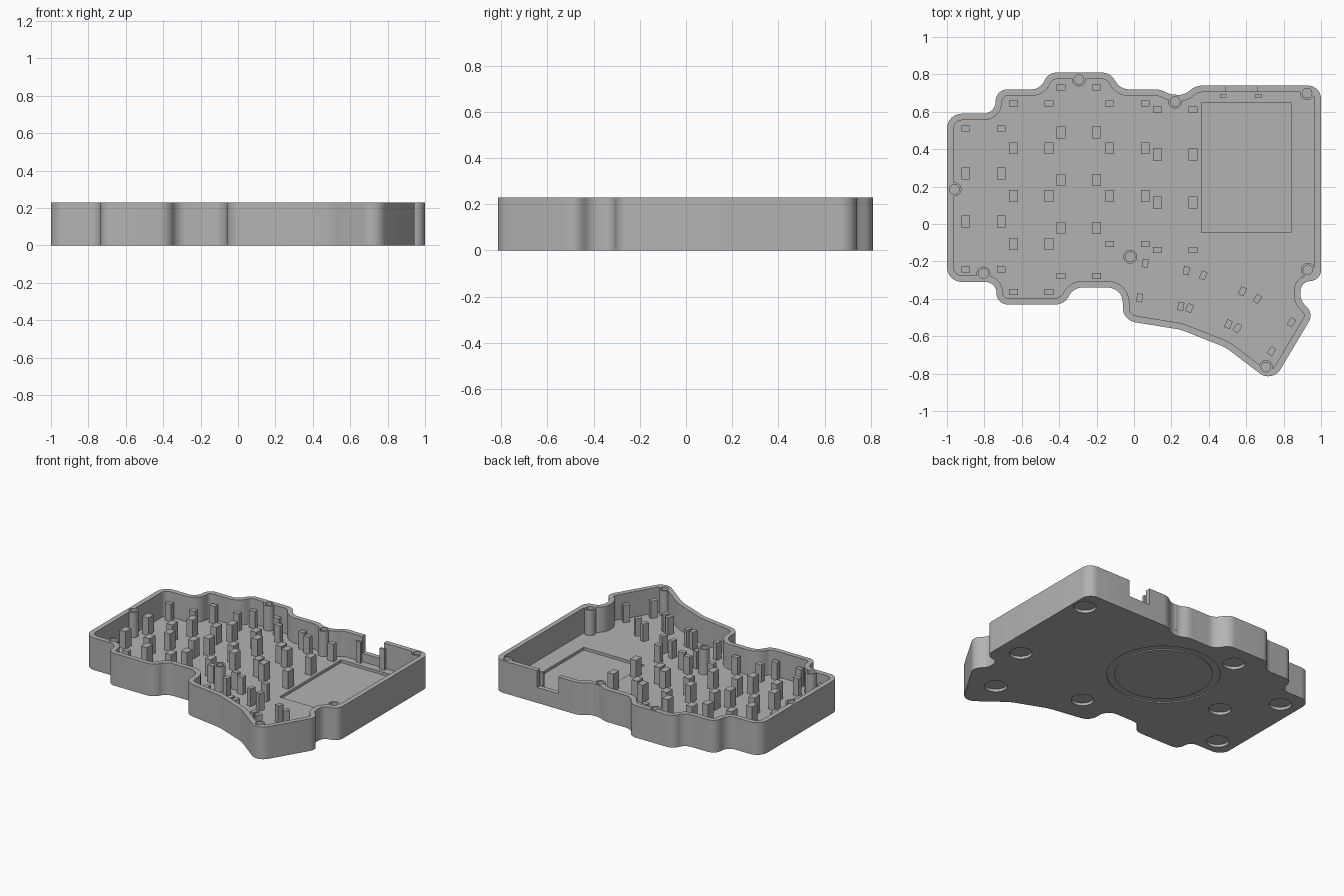
import bpy, bmesh, math
from mathutils import Vector, Matrix

if "Cube" in bpy.data.objects:
    bpy.data.objects.remove(bpy.data.objects["Cube"])

H, FLOOR, WALL = 0.23, 0.05, 0.035

plastic = bpy.data.materials.new("grey plastic")
plastic.diffuse_color = (0.45, 0.45, 0.45, 1)
plastic.use_nodes = True
plastic.node_tree.nodes["Principled BSDF"].inputs["Base Color"].default_value = plastic.diffuse_color

# Outline corners: x, y, rounding radius
CORNERS = [
    (-1, -0.31, .08), (-1, 0.59, .08), (-.74, .59, .065), (-.74, .72, .065),
    (-.50, .72, .08), (-.46, .81, .08), (-.13, .81, .08), (-.07, .72, .08),
    (.14, .72, .12), (.20, .69, .12), (.27, .69, .12), (.33, .74, .12),
    (1, .74, .07), (1, -.30, .08), (.89, -.31, .06), (.89, -.41, .08),
    (.96, -.48, .07), (.74, -.85, .075), (.49, -.66, .25), (.25, -.565, .25),
    (-.06, -.515, .08), (-.06, -.34, .08), (-.325, -.34, .08),
    (-.37, -.43, .08), (-.735, -.43, .065), (-.735, -.31, .06)]


def round_outline(corners, steps=8):
    """Replace every corner with a tangent arc."""
    out, n = [], len(corners)
    for i in range(n):
        p = Vector(corners[i][:2])
        a, b = Vector(corners[i - 1][:2]) - p, Vector(corners[(i + 1) % n][:2]) - p
        half = a.angle(b) / 2
        t = min(corners[i][2] / math.tan(half), a.length * .49, b.length * .49)
        r = t * math.tan(half)
        a.normalize()
        b.normalize()
        c = p + (a + b).normalized() * (r / math.sin(half))
        s, e = p + a * t - c, p + b * t - c
        turn = math.atan2(s.x * e.y - s.y * e.x, s.dot(e))
        out += [c + Matrix.Rotation(turn * k / steps, 2) @ s for k in range(steps + 1)]
    return out


def inset(pts, d):
    """Move a clockwise outline inwards by d."""
    res, n = [], len(pts)
    for i, p in enumerate(pts):
        t1, t2 = (p - pts[i - 1]).normalized(), (pts[(i + 1) % n] - p).normalized()
        m = (Vector((t1.y, -t1.x)) + Vector((t2.y, -t2.x))).normalized()
        res.append(p + m * d / max(.5, m.dot(Vector((t1.y, -t1.x)))))
    return res


def loop(bm, pts, z):
    return [bm.verts.new((p[0], p[1], z)) for p in pts]


def bridge(bm, a, b):
    for i in range(len(a)):
        j = (i + 1) % len(a)
        bm.faces.new((a[i], a[j], b[j], b[i]))


def prism(bm, pts, z0, z1):
    a, b = loop(bm, pts, z0), loop(bm, pts, z1)
    bridge(bm, a, b)
    bm.faces.new(a)
    bm.faces.new(b)


def circle(x, y, r, n=32):
    return [(x + r * math.cos(2 * math.pi * k / n), y + r * math.sin(2 * math.pi * k / n))
            for k in range(n)]


def rect(x, y, w, d, deg=0):
    rot = Matrix.Rotation(math.radians(deg), 2)
    return [Vector((x, y)) + rot @ Vector((sx * w / 2, sy * d / 2))
            for sx, sy in ((-1, -1), (1, -1), (1, 1), (-1, 1))]


def finish(name, bm):
    bmesh.ops.recalc_face_normals(bm, faces=bm.faces)
    me = bpy.data.meshes.new(name)
    bm.to_mesh(me)
    bm.free()
    me.materials.append(plastic)
    ob = bpy.data.objects.new(name, me)
    bpy.context.collection.objects.link(ob)
    return ob


def boolean(target, tool, op):
    m = target.modifiers.new(op, 'BOOLEAN')
    m.object, m.operation, m.solver = tool, op, 'EXACT'
    bpy.context.view_layer.objects.active = target
    bpy.ops.object.modifier_apply(modifier=m.name)
    bpy.data.objects.remove(tool)


# Tray: floor and surrounding wall
outer = round_outline(CORNERS)
inner = inset(outer, WALL)
bm = bmesh.new()
rings = [loop(bm, outer, 0), loop(bm, outer, H), loop(bm, inner, H), loop(bm, inner, FLOOR)]
for a, b in zip(rings, rings[1:]):
    bridge(bm, a, b)
bm.faces.new(rings[0])
bm.faces.new(rings[3])
case = finish("case_tray", bm)

# Screw bosses
BOSSES = [(-.295, .773), (.22, .655), (.925, .70), (-.96, .185),
          (-.805, -.265), (-.02, -.175), (.93, -.245), (.705, -.765)]
bm = bmesh.new()
for x, y in BOSSES:
    prism(bm, circle(x, y, .037), FLOOR - .01, H)
boolean(case, finish("bosses", bm), 'UNION')

# Cut screw holes, foot recesses, battery pocket and cable notch
FEET = [(.91, .59), (.845, -.135), (.695, -.565), (.15, -.34),
        (-.30, .65), (-.61, .14), (-.868, .44), (-.868, -.19)]
bm = bmesh.new()
for x, y in BOSSES:
    prism(bm, circle(x, y, .026, 12), .09, H + .05)
for x, y in FEET:
    prism(bm, circle(x, y, .073), -.05, .02)
prism(bm, rect(.6, .3025, .48, .695), .03, .08)
prism(bm, rect(.575, .73, .17, .12), .11, H + .05)
boolean(case, finish("cutters", bm), 'DIFFERENCE')

# Shallow ring groove underneath
bm = bmesh.new()
ring = [loop(bm, circle(-.04, .25, r, 64), z)
        for r, z in ((.368, -.02), (.368, .008), (.317, .008), (.317, -.02))]
for i in range(4):
    bridge(bm, ring[i], ring[(i + 1) % 4])
boolean(case, finish("ring_cutter", bm), 'DIFFERENCE')

bpy.ops.object.select_all(action='DESELECT')
case.select_set(True)
bpy.context.view_layer.objects.active = case
bpy.ops.object.shade_smooth_by_angle(angle=math.radians(30))

# Support posts in key columns: left x, top y, number of key rows
POST_TOP, PITCH = 0.175, 0.256
bm = bmesh.new()
for x, top, rows in ((-.90, .51, 3), (-.645, .645, 4), (-.39, .73, 4),
                     (-.13, .645, 3), (.125, .612, 3)):
    for px in (x, x + .19):
        for r in range(rows + 1):
            end = r in (0, rows)
            y = top - r * PITCH + (.016 if r == rows else -.0 if r == 0 else .016 - .0)
            prism(bm, rect(px, y + (.0 if end else 0), .047, .032 if end else .064),
                  FLOOR - .005, POST_TOP)
finish("key_posts", bm)

# Angled posts of the thumb keys
bm = bmesh.new()
for deg, spots in ((-9, ((.06, -.21), (.28, -.25), (.03, -.395), (.25, -.44))),
                   (-22, ((.37, -.275), (.297, -.45), (.58, -.36), (.505, -.535))),
                   (-35, ((.66, -.40), (.553, -.557), (.842, -.525), (.735, -.68)))):
    for x, y in spots:
        prism(bm, rect(x, y, .032, .045, deg), FLOOR - .005, POST_TOP)
finish("thumb_posts", bm)

# Slim posts beside the cable notch
bm = bmesh.new()
for x in (.477, .665):
    prism(bm, rect(x, .685, .037, .017), FLOOR - .005, .2)
finish("notch_posts", bm)
